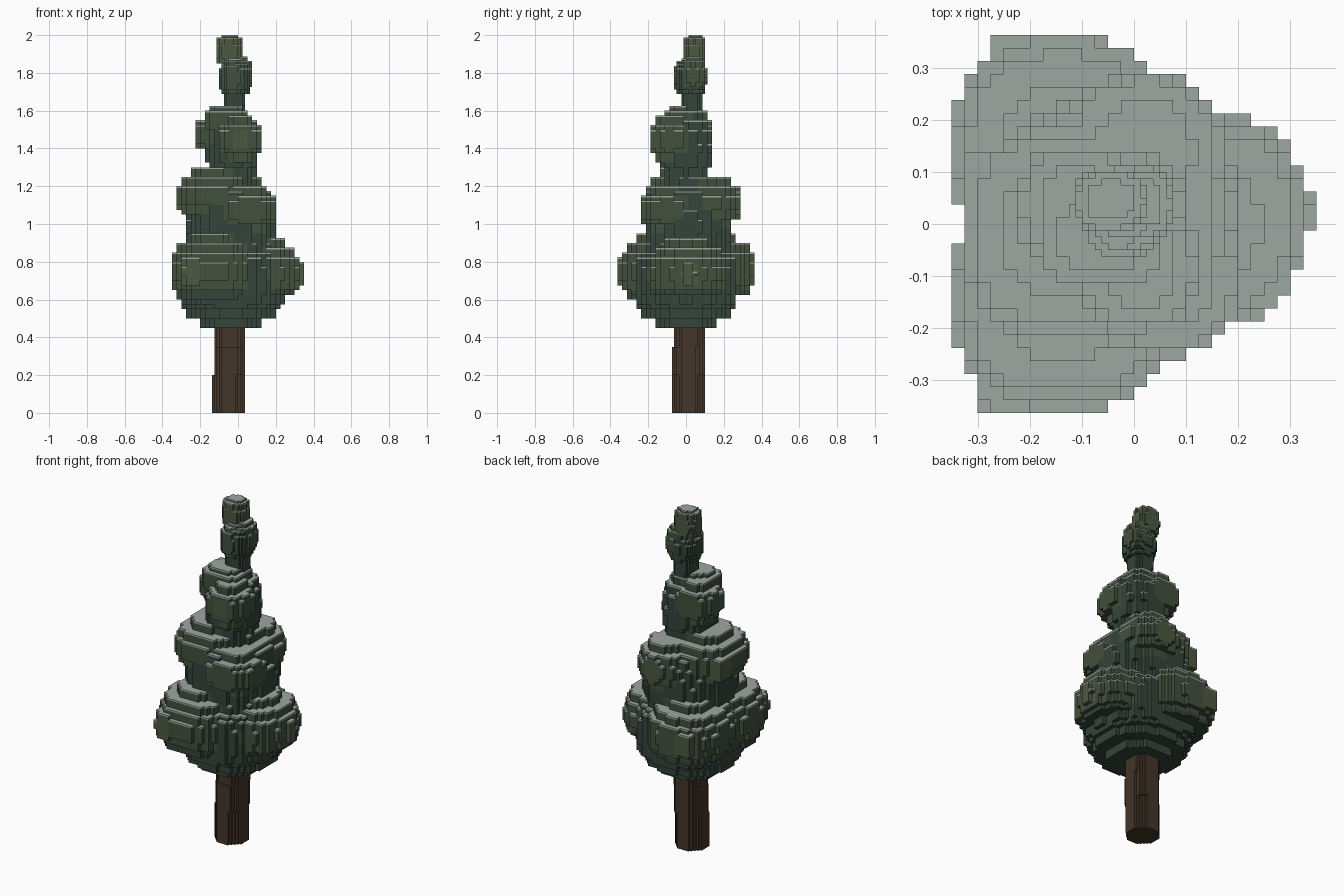
import bpy, bmesh, math

if "Cube" in bpy.data.objects:
    bpy.data.objects.remove(bpy.data.objects["Cube"])

def material(name, rgb):
    m = bpy.data.materials.new(name)
    m.diffuse_color = (*rgb, 1)
    m.use_nodes = True
    m.node_tree.nodes["Principled BSDF"].inputs["Base Color"].default_value = m.diffuse_color
    return m

DARK = material("dark_needles", (0.034, 0.058, 0.042))
LIGHT = material("light_needles", (0.053, 0.080, 0.045))
PALE = material("pale_needles", (0.072, 0.098, 0.052))
FROST = material("frost", (0.34, 0.39, 0.365))
BARK = material("bark", (0.058, 0.036, 0.022))
MATS = [DARK, LIGHT, PALE, FROST, BARK]

def fill(cells, blob, mat, s, origin, plan=2.4, side=2.3, step=0.045):
    """Fill a stepped, rounded blob: plan and side are outline squareness."""
    c, r = blob[:3], blob[3:]
    steps = max(3, round(2 * r[2] / step))
    rng = [range(math.floor((c[k] - r[k] - origin[k]) / s),
                 math.ceil((c[k] + r[k] - origin[k]) / s) + 1) for k in range(3)]
    for k in rng[2]:
        t = (origin[2] + (k + 0.5) * s - c[2]) / r[2]
        if abs(t) >= 1:
            continue
        # quantise the height so the blob rises in ledges
        t = (math.floor((t + 1) / 2 * steps) + 0.5) / steps * 2 - 1
        w = (1 - abs(t) ** side) ** (1 / side)
        for i in rng[0]:
            for j in rng[1]:
                u = abs(origin[0] + (i + 0.5) * s - c[0]) / (r[0] * w)
                v = abs(origin[1] + (j + 0.5) * s - c[1]) / (r[1] * w)
                if u ** plan + v ** plan < 1:
                    cells[i, j, k] = mat

def build(name, cells, s, origin, frost=0.0):
    """Skin the filled cells; exposed tops get a thin frosted rim."""
    bm = bmesh.new()
    cache = {}

    def vert(x, y, z):
        key = (round(x, 5), round(y, 5), round(z, 5))
        if key not in cache:
            cache[key] = bm.verts.new(key)
        return cache[key]

    def quad(pts, mat):
        bm.faces.new([vert(*p) for p in pts]).material_index = MATS.index(mat)

    for (i, j, k), mat in cells.items():
        x, y, z = (origin[a] + n * s for a, n in enumerate((i, j, k)))
        X, Y, Z = x + s, y + s, z + s
        top = (i, j, k + 1) not in cells
        if top:
            quad([(x, y, Z), (X, y, Z), (X, Y, Z), (x, Y, Z)], FROST if frost else mat)
        if (i, j, k - 1) not in cells:
            quad([(x, Y, z), (X, Y, z), (X, y, z), (x, y, z)], mat)
        bands = [(z, Z, mat)]
        if top and frost:
            bands = [(z, Z - frost, mat), (Z - frost, Z, FROST)]
        for dx, dy, a, b in ((0, -1, (x, y), (X, y)), (1, 0, (X, y), (X, Y)),
                             (0, 1, (X, Y), (x, Y)), (-1, 0, (x, Y), (x, y))):
            if (i + dx, j + dy, k) not in cells:
                for lo, hi, m in bands:
                    quad([(*a, lo), (*b, lo), (*b, hi), (*a, hi)], m)
    bmesh.ops.dissolve_limit(bm, angle_limit=0.01, verts=bm.verts[:],
                             edges=bm.edges[:], delimit={'MATERIAL'})
    me = bpy.data.meshes.new(name)
    bm.to_mesh(me)
    bm.free()
    for m in MATS:
        me.materials.append(m)
    bpy.context.collection.objects.link(bpy.data.objects.new(name, me))

# Trunk: fine grid, rounded section, slightly thinner on two sides higher up
S = 0.0125
trunk, origin = {}, (0, 0, 0)
for k in range(40):
    left = -0.1375 if k < 16 else -0.125
    front = -0.075 if k < 28 else -0.0625
    cx, cy = (left + 0.0375) / 2, (front + 0.1) / 2
    rx, ry = (0.0375 - left) / 2, (0.1 - front) / 2
    for i in range(-12, 5):
        for j in range(-8, 10):
            u = abs((i + 0.5) * S - cx) / rx
            v = abs((j + 0.5) * S - cy) / ry
            if max(u, v) < 1 and u + v < 1.42:
                trunk[i, j, k] = BARK
build("trunk", trunk, S, origin)

# Main boughs: dark cores first, then light lobes, then pale tufts
boughs, origin, S = {}, (0, 0.0125, 0), 0.025
cores = [(-.035, 0, .70, .28, .28, .25), (-.04, .01, .99, .235, .235, .26),
         (-.03, .0, 1.40, .135, .14, .2)]
lobes = [(-.135, -.135, .755, .215, .225, .19), (-.135, .14, .765, .215, .225, .19),
         (.125, .005, .745, .205, .21, .17),
         (-.135, -.015, 1.15, .195, .2, .14), (.055, -.095, 1.075, .15, .155, .13),
         (.02, .135, 1.115, .15, .155, .13),
         (-.105, .035, 1.475, .12, .115, .125), (.01, -.08, 1.45, .115, .12, .13),
         (-.06, -.02, 1.545, .12, .10, .09)]
tufts = [(-.24, -.31, .75, .055, .055, .065), (-.225, .31, .76, .06, .055, .065),
         (.3, .013, .735, .055, .04, .065), (-.29, .09, 1.14, .04, .06, .06),
         (.02, .25, 1.11, .06, .04, .06), (.01, -.17, 1.45, .04, .03, .06)]
for blob in cores:
    fill(boughs, blob, DARK, S, origin, 2.2, 2.8)
for blob in lobes:
    fill(boughs, blob, LIGHT, S, origin)
for blob in tufts:
    fill(boughs, blob, PALE, S, origin, 4, 4)
# undersides stay dark
for key in boughs:
    if key[2] * S < 0.64:
        boughs[key] = DARK
build("boughs", boughs, S, origin, 0.009)

# Treetop on a finer grid
tip, origin, S = {}, (0, 0, 0), 0.0125
for blob, mat in (((-.02, .03, 1.66, .06, .06, .09), DARK),
                  ((-.015, .025, 1.77, .083, .083, .105), DARK),
                  ((.022, .04, 1.79, .053, .07, .095), LIGHT),
                  ((-.03, -.01, 1.775, .06, .055, .085), LIGHT),
                  ((-.045, .045, 1.915, .072, .06, .095), PALE)):
    fill(tip, blob, mat, S, origin, 2.4, 2.5, 0.028)
tip = {c: m for c, m in tip.items() if c[2] < 160}
build("treetop", tip, S, origin, 0.006)
